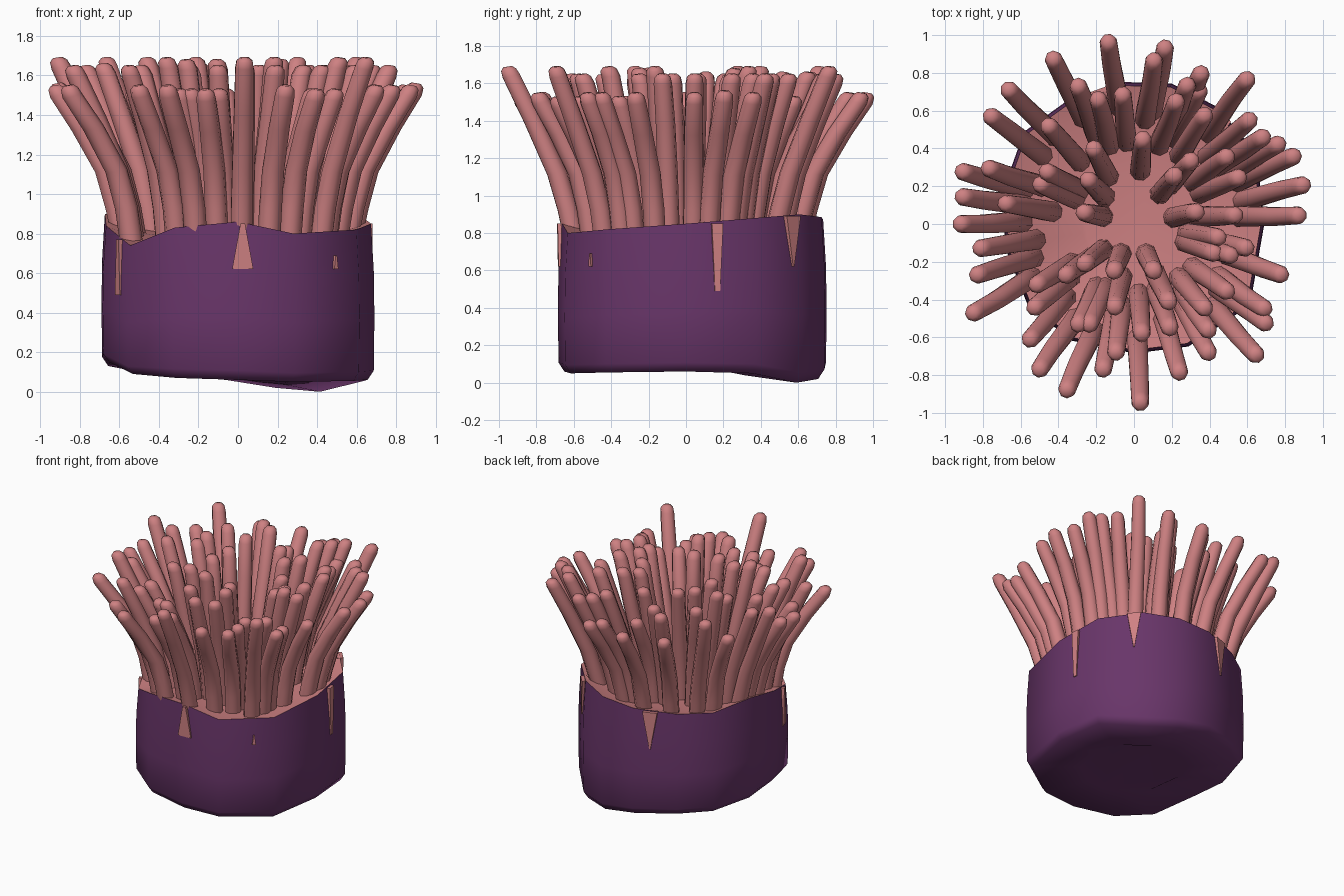
import bpy, bmesh, math, random
from mathutils import Vector

if "Cube" in bpy.data.objects:
    bpy.data.objects.remove(bpy.data.objects["Cube"])

random.seed(4)


def material(name, color):
    m = bpy.data.materials.new(name)
    m.diffuse_color = (*color, 1)
    m.use_nodes = True
    m.node_tree.nodes["Principled BSDF"].inputs["Base Color"].default_value = m.diffuse_color
    return m


PURPLE = material("purple_skin", (0.14, 0.036, 0.142))
PINK = material("pink_flesh", (0.62, 0.22, 0.225))


def finish(name, bm, mats, angle=40):
    bmesh.ops.recalc_face_normals(bm, faces=bm.faces)
    me = bpy.data.meshes.new(name)
    bm.to_mesh(me)
    bm.free()
    for m in mats:
        me.materials.append(m)
    ob = bpy.data.objects.new(name, me)
    bpy.context.collection.objects.link(ob)
    bpy.ops.object.select_all(action='DESELECT')
    ob.select_set(True)
    bpy.context.view_layer.objects.active = ob
    bpy.ops.object.shade_smooth_by_angle(angle=math.radians(angle))
    return ob


def polar(r, deg, z):
    a = math.radians(deg)
    return Vector((r * math.cos(a), r * math.sin(a), z))


def bridge(bm, a, b, mat=0):
    n = len(a)
    for i in range(n):
        f = bm.faces.new((a[i], a[(i + 1) % n], b[(i + 1) % n], b[i]))
        f.material_index = mat


# Uneven outline of the body: direction, radius, foot height and rim height per corner
ANGLE = [0, 30, 55, 75, 95, 120, 140, 165, 190, 218, 242, 270, 294, 325]
RADIUS = [.69, .75, .76, .77, .755, .74, .76, .715, .695, .71, .70, .685, .71, .75]
FOOT = [.06, .05, .0, .02, .06, .09, .11, .13, .15, .09, .07, .06, .05, .055]
RIM = [.85, .88, .90, .885, .87, .86, .87, .90, .84, .74, .83, .86, .80, .82]
CORNERS = list(zip(ANGLE, RADIUS, FOOT, RIM))


def outline(deg):
    """Wall radius and rim height of the faceted body in one direction."""
    deg %= 360
    i = max(k for k, a in enumerate(ANGLE) if a <= deg)
    j = (i + 1) % len(ANGLE)
    p, q = polar(RADIUS[i], ANGLE[i], RIM[i]), polar(RADIUS[j], ANGLE[j], RIM[j])
    side = polar(1, deg + 90, 0)
    dp, dq = p.dot(side), q.dot(side)
    hit = p.lerp(q, dp / (dp - dq))
    return hit.xy.length, hit.z


# Body: stacked rings for the skin, closed by a foot and a shallow pink disc
bm = bmesh.new()
rings = []
for scale, up in ((.95, 0), (.995, .06), (1.0, .4), (.995, .7), (.975, 1)):
    rings.append([bm.verts.new(polar(r * scale, a, lo + (hi - lo) * up))
                  for a, r, lo, hi in CORNERS])
for a, b in zip(rings, rings[1:]):
    bridge(bm, a, b)
foot = [bm.verts.new(polar(r * .5, a, lo * .5 + .04)) for a, r, lo, hi in CORNERS]
bridge(bm, rings[0], foot)
bm.faces.new(foot)
prev = rings[-1]
for scale, mix in ((.80, .4), (.4, .8)):
    ring = [bm.verts.new(polar(r * scale, a, hi * (1 - mix) + .77 * mix))
            for a, r, lo, hi in CORNERS]
    bridge(bm, prev, ring, 1)
    prev = ring
bm.faces.new(prev).material_index = 1
finish("body", bm, [PURPLE, PINK], 75)

# Drips of flesh over the skin: angle, top and bottom half width, bottom and top height
DRIPS = [(-88, .012, .055, .62, .85), (-152, .015, .035, .49, .77),
         (14, .03, .014, .49, .85), (50, .045, .004, .62, .89),
         (105, .05, .004, .58, .86), (-46, .004, .012, .62, .69)]
for deg, w1, w0, z0, z1 in DRIPS:
    bm = bmesh.new()
    loops = []
    for w, z in ((w0, z0), (w1, z1)):
        loop = []
        for s, d in ((-1, -.04), (-1, .006), (1, .006), (1, -.04)):
            a = deg + s * math.degrees(w / .7)
            loop.append(bm.verts.new(polar(outline(a)[0] + d, a, z)))
        loops.append(loop)
    bridge(bm, *loops)
    bm.faces.new(loops[0])
    bm.faces.new(loops[1])
    finish("flesh_drip", bm, [PINK])


def tentacle(bm, deg, reach, top, sides=8):
    """Bent tube, upright at first, then leaning outwards to a rounded tip."""
    twist = random.uniform(-1.5, 1.5)
    wall, rim = outline(deg + twist)
    root = min(reach * .64, wall - .085)
    base = .72 + (rim - .80) * min(1, root / .7)
    reach += .015
    lean = reach - root
    path = [polar(root, deg + twist, base),
            polar(root + lean * .10, deg + twist, .93),
            polar(root + lean * .26, deg + twist * .6, 1.12),
            polar(root + lean * .62, deg, 1.12 + (top - 1.12) * .5),
            polar(reach - .02, deg, top - .05),
            polar(reach - .006, deg, top - .017),
            polar(reach, deg, top)]
    widths = (.058, .058, .056, .053, .050, .044, .025)
    prev = None
    for i, (p, w) in enumerate(zip(path, widths)):
        t = path[min(i + 1, 6)] - path[max(i - 1, 0)]
        t = (t.normalized() + Vector((0, 0, 1))).normalized()
        u = t.cross(polar(1, deg + 90, 0)).normalized()
        v = t.cross(u)
        ring = []
        for k in range(sides):
            a = math.tau * (k + .5) / sides
            ring.append(bm.verts.new(p + (u * math.cos(a) + v * math.sin(a)) * w))
        if prev:
            bridge(bm, prev, ring)
        else:
            bm.faces.new(ring)
        prev = ring
    bm.faces.new(prev)


# Crown of tentacles: name, tip radius, tip heights in turn, directions in degrees
CROWN = [
    ("outermost", .965, (1.55, 1.69), (98, 52, 116, 133, -151)),
    ("tall_outer", .94, (1.69, 1.55), (-88, -112, -47, 80, 163, 143)),
    ("outer", .91, (1.55, 1.56), (23, 13, 180, 171, -123)),
    ("second", .865, (1.55, 1.65), (3, 66, 83, 29, -37, -162)),
    ("third", .815, (1.55, 1.65), (-19, 34, -33, 159, -73, 42, -171, -132)),
    ("fourth", .78, (1.53, 1.65), (-102, 69, -60, 112, 64)),
    ("fifth", .68, (1.53, 1.66), (57, 71, 95, 106, -55, 131, -98, 171, -140)),
    ("sixth", .60, (1.65, 1.53), (36, -36, 24, -119, -12, -148)),
    ("seventh", .575, (1.65, 1.53), (-71, -50, -86, -114)),
    ("eighth", .53, (1.65, 1.69), (5, -18, 157, 149)),
    ("inner", .445, (1.69, 1.65), (118, 84, 48, -20, -66, -103, -143, -9)),
    ("core", .33, (1.65, 1.68), (11, 50, 136, -141)),
    ("centre", .265, (1.65, 1.68), (167, -113, -67)),
]
for name, reach, tops, angles in CROWN:
    bm = bmesh.new()
    for i, deg in enumerate(angles):
        tentacle(bm, deg, reach, tops[i % 2])
    finish(name + "_tentacles", bm, [PINK], 60)
